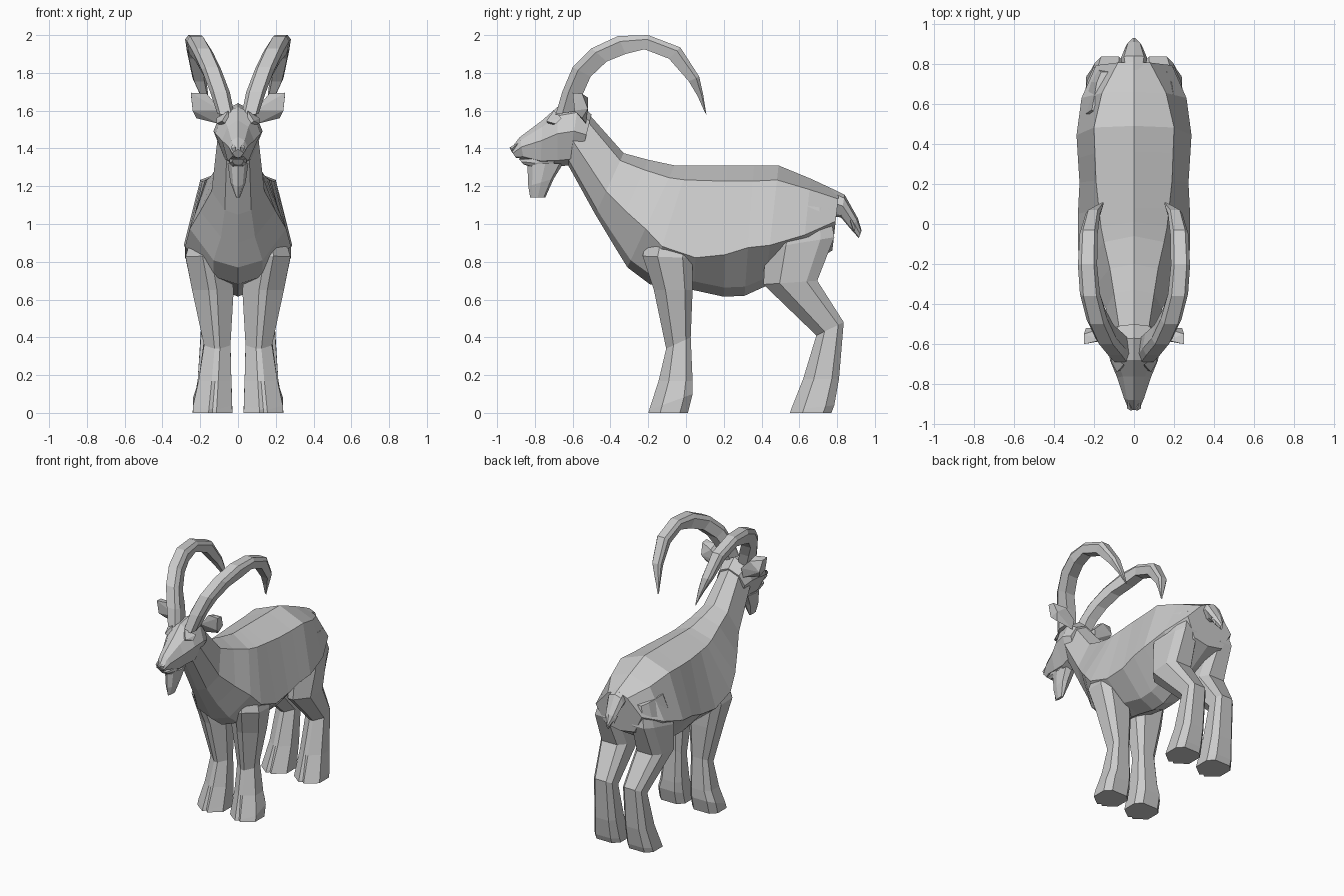
import bpy, bmesh
from mathutils import Vector


def finish(name, bm, mirror):
    bmesh.ops.recalc_face_normals(bm, faces=bm.faces)
    me = bpy.data.meshes.new(name)
    bm.to_mesh(me)
    bm.free()
    ob = bpy.data.objects.new(name, me)
    bpy.context.collection.objects.link(ob)
    if mirror:
        ob.modifiers.new("mirror", "MIRROR")
    return ob


def ring(a, b, x, half):
    """Closed section strung between points a and b (y, z); half = (fraction, half width)."""
    a, b = Vector((x, *a)), Vector((x, *b))
    right = [a.lerp(b, t) + Vector((w, 0, 0)) for t, w in half]
    left = [a.lerp(b, t) - Vector((w, 0, 0)) for t, w in reversed(half) if w > 0]
    return right + left


def loft(name, rings, mirror=False):
    bm = bmesh.new()
    vs = [[bm.verts.new(p) for p in r] for r in rings]
    n = len(vs[0])
    for r0, r1 in zip(vs, vs[1:]):
        for i in range(n):
            j = (i + 1) % n
            bm.faces.new((r0[i], r0[j], r1[j], r1[i]))
    bm.faces.new(vs[0])
    bm.faces.new(vs[-1])
    return finish(name, bm, mirror)


def hull(name, pts, mirror=False):
    bm = bmesh.new()
    for p in pts:
        bm.verts.new(p)
    bmesh.ops.convex_hull(bm, input=bm.verts)
    return finish(name, bm, mirror)


def trunk(name, rows, ts):
    """Symmetric part; an eighth value in a row moves its widest point."""
    rings = []
    for r in rows:
        mid = r[7] if len(r) > 7 else ts[1]
        rings.append(ring(r[0:2], r[2:4], 0,
                          [(0, 0), (ts[0], r[4]), (mid, r[5]), (ts[2], r[6]), (1, 0)]))
    loft(name, rings)


# Body and neck: top y,z / bottom y,z / back, flank and belly half widths
trunk("body", [
    (-.53, 1.60, -.64, 1.34, .07, .11, .06),
    (-.33, 1.375, -.48, 1.05, .10, .14, .07),
    (-.20, 1.34, -.39, .90, .12, .20, .09),
    (-.06, 1.31, -.31, .77, .15, .255, .13),
    (.01, 1.31, -.19, .68, .165, .28, .13, .68),
    (.08, 1.31, .04, .65, .175, .28, .12, .74),
    (.22, 1.31, .20, .615, .19, .272, .11, .68),
    (.36, 1.31, .31, .62, .195, .28, .11, .63),
    (.49, 1.31, .42, .67, .20, .287, .10, .66),
    (.66, 1.24, .61, .76, .16, .262, .12),
    (.81, 1.17, .775, .86, .08, .19, .12, .5)], (.12, .62, .93))

# Head
trunk("head", [
    (-.50, 1.58, -.56, 1.34, .08, .115, .06),
    (-.57, 1.64, -.62, 1.31, .09, .13, .07),
    (-.68, 1.62, -.68, 1.305, .085, .12, .055),
    (-.76, 1.55, -.77, 1.31, .055, .085, .055),
    (-.88, 1.46, -.86, 1.345, .035, .05, .03),
    (-.93, 1.395, -.90, 1.35, .015, .03, .015)], (.15, .45, .9))

# Lower jaw
trunk("jaw", [
    (-.70, 1.37, -.70, 1.30, .05, .05, .04),
    (-.80, 1.35, -.80, 1.295, .045, .045, .03),
    (-.885, 1.345, -.86, 1.315, .025, .03, .02)], (.1, .5, .9))

# Beard and tail
trunk("beard", [
    (-.84, 1.32, -.65, 1.32, .035, .055, .04),
    (-.835, 1.20, -.70, 1.24, .025, .04, .03),
    (-.825, 1.14, -.745, 1.14, .006, .01, .008)], (.15, .5, .9))
trunk("tail", [
    (.77, 1.19, .77, 1.04, .04, .06, .03),
    (.84, 1.155, .82, 1.035, .05, .065, .03),
    (.91, 1.03, .87, .975, .03, .04, .02),
    (.93, .965, .915, .925, .006, .01, .006)], (.15, .5, .9))
hull("tail_tuft", [(.03, .89, .96), (.05, .87, 1.02), (.01, .87, 1.0),
                   (.03, .905, 1.02)], True)


# Horns: outer y,z / inner y,z / centre x / half width
def horn_ring(yo, zo, yi, zi, x, w):
    return ring((yo, zo), (yi, zi), x, [(0, w * .65), (.3, w), (1, w * .75)])


loft("horn", [horn_ring(*r) for r in [
    (-.69, 1.58, -.57, 1.60, .065, .045),
    (-.655, 1.70, -.545, 1.69, .095, .052),
    (-.60, 1.83, -.505, 1.78, .14, .052),
    (-.50, 1.93, -.42, 1.86, .185, .052),
    (-.36, 1.995, -.32, 1.90, .22, .05),
    (-.20, 2.0, -.22, 1.925, .232, .048),
    (-.03, 1.935, -.09, 1.875, .226, .045),
    (.07, 1.78, .015, 1.755, .205, .036),
    (.09, 1.69, .06, 1.68, .18, .022),
    (.108, 1.58, .10, 1.59, .155, .004)]], True)

# Ears, brows and nostrils
hull("ear", [(.09, -.57, 1.60), (.10, -.53, 1.53), (.09, -.52, 1.60),
             (.165, -.58, 1.69), (.16, -.52, 1.67), (.22, -.55, 1.56),
             (.25, -.60, 1.695), (.24, -.59, 1.60), (.25, -.55, 1.69),
             (.24, -.52, 1.61)], True)
hull("brow", [(.05, -.70, 1.60), (.115, -.66, 1.56), (.085, -.74, 1.545),
              (.115, -.69, 1.53), (.05, -.72, 1.52)], True)
hull("nostril", [(.012, -.935, 1.405), (.035, -.92, 1.40), (.03, -.88, 1.435),
                 (.02, -.92, 1.375), (.01, -.90, 1.40)], True)


# Legs: front y,z / back y,z / centre x / half width / hoof cleft depth / back taper
def leg_ring(yf, zf, yb, zb, x, w, cleft=0, back=1):
    return ring((yf, zf), (yb, zb), x, [(cleft, 0), (0, w * .2), (.3, w),
                                        (.8, w * back), (1, w * .6 * back)])


loft("front_leg", [leg_ring(*r) for r in [
    (-.18, 1.02, .05, 1.02, .16, .06),
    (-.23, .83, .035, .82, .165, .113),
    (-.17, .65, .035, .65, .133, .11),
    (-.105, .34, .025, .40, .11, .07),
    (-.145, .17, .035, .17, .122, .087),
    (-.195, .015, .035, .10, .134, .103, .08),
    (-.20, 0, .01, 0, .135, .105, .08)]], True)
loft("hind_leg", [leg_ring(*r) for r in [
    (.49, 1.12, .76, 1.08, .13, .08, 0, .7),
    (.42, .87, .785, .93, .152, .118, 0, .7),
    (.41, .68, .695, .70, .145, .105),
    (.69, .41, .835, .48, .12, .075),
    (.62, .18, .81, .18, .125, .088),
    (.555, .015, .785, .04, .134, .103, .08),
    (.55, 0, .77, 0, .135, .105, .08)]], True)
